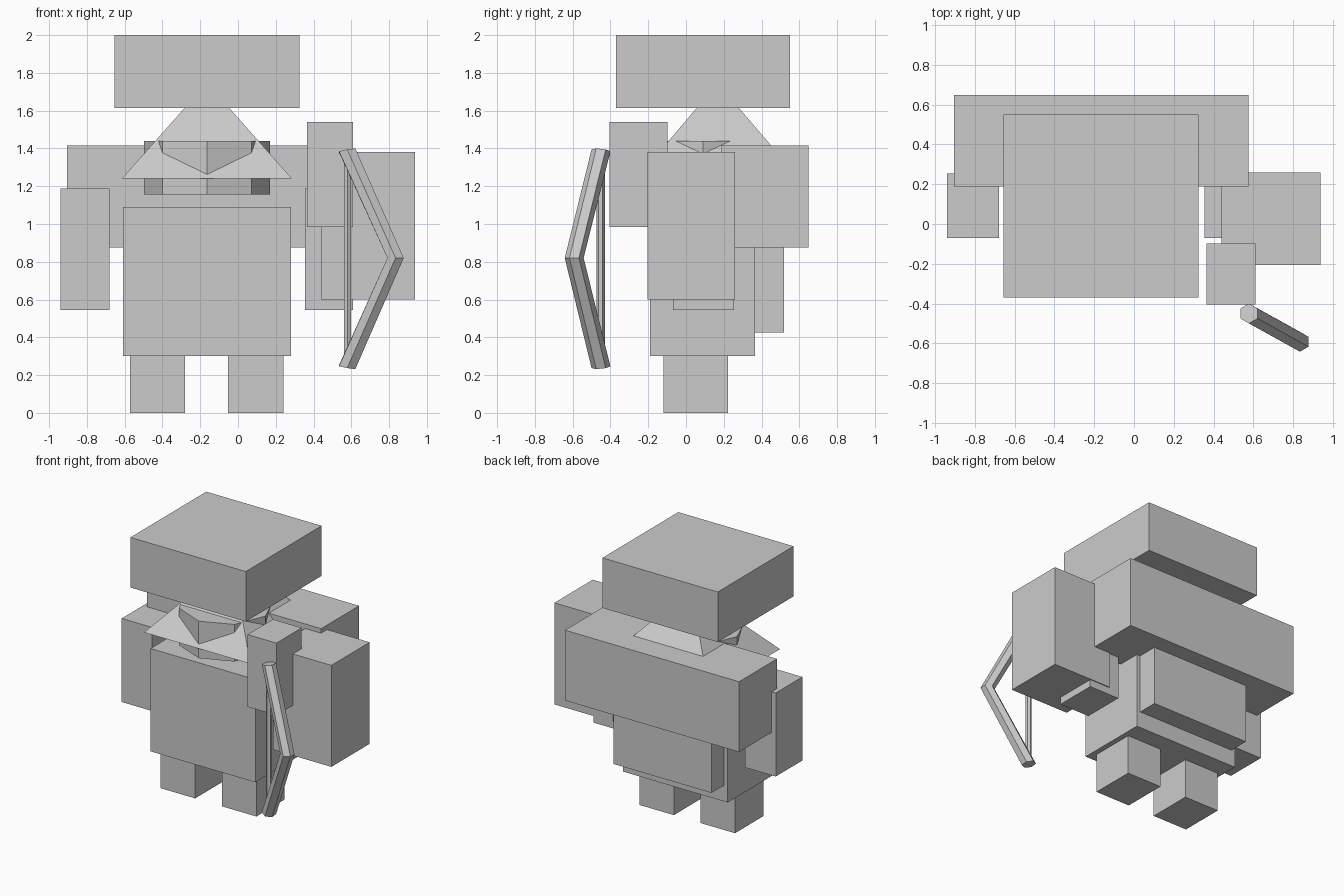
import bpy, bmesh, math
from mathutils import Vector

if "Cube" in bpy.data.objects:
    bpy.data.objects.remove(bpy.data.objects["Cube"])

grey = bpy.data.materials.new("plain_grey")
grey.diffuse_color = (0.6, 0.6, 0.6, 1)
grey.use_nodes = True
grey.node_tree.nodes["Principled BSDF"].inputs["Base Color"].default_value = grey.diffuse_color


def add_object(name, bm):
    bmesh.ops.recalc_face_normals(bm, faces=bm.faces)
    mesh = bpy.data.meshes.new(name)
    bm.to_mesh(mesh)
    bm.free()
    mesh.materials.append(grey)
    ob = bpy.data.objects.new(name, mesh)
    bpy.context.collection.objects.link(ob)
    return ob


def loft(name, rings):
    """Closed solid through rings with equal point counts."""
    bm = bmesh.new()
    rows = [[bm.verts.new(p) for p in ring] for ring in rings]
    n = len(rows[0])
    for a, b in zip(rows, rows[1:]):
        for i in range(n):
            j = (i + 1) % n
            bm.faces.new((a[i], a[j], b[j], b[i]))
    bm.faces.new(rows[0][::-1])
    bm.faces.new(rows[-1])
    return add_object(name, bm)


def rect(x, y, z):
    return [(x[0], y[0], z), (x[1], y[0], z), (x[1], y[1], z), (x[0], y[1], z)]


def box(name, x, y, z):
    return loft(name, [rect(x, y, z[0]), rect(x, y, z[1])])


def ring(cx, cy, z, r, sides, start=0.0, tilt=0.0):
    """Polygon ring; tilt raises the side facing the bow's outward direction."""
    out = Vector((0.87, -0.49))
    pts = []
    for i in range(sides):
        a = math.radians(start) + i * math.tau / sides
        d = Vector((math.cos(a), math.sin(a)))
        pts.append((cx + r * d.x, cy + r * d.y, z + tilt * d.dot(out)))
    return pts


# Body, hat and packs
box("hat", (-0.655, 0.325), (-0.37, 0.55), (1.615, 2.0))
box("body", (-0.61, 0.28), (-0.19, 0.365), (0.30, 1.09))
box("upper_pack", (-0.905, 0.575), (0.188, 0.648), (0.875, 1.415))
box("lower_pack", (-0.58, 0.25), (0.30, 0.52), (0.425, 0.90))

# Legs
for name, x in (("left_leg", (-0.573, -0.28)), ("right_leg", (-0.053, 0.24))):
    box(name, x, (-0.12, 0.223), (0, 0.30))

# Arms, raised forearm and shoulder guard
for name, x in (("left_arm", (-0.94, -0.68)), ("right_arm", (0.355, 0.61))):
    box(name, x, (-0.07, 0.253), (0.545, 1.187))
box("raised_forearm", (0.365, 0.61), (-0.405, -0.098), (0.985, 1.54))
box("shoulder_guard", (0.44, 0.937), (-0.205, 0.26), (0.60, 1.38))

# Eight-sided neck poking through a flared square hood
loft("neck", [ring(-0.164, 0.09, z, 0.333, 8) for z in (1.155, 1.44)])
loft("hood", [rect((-0.615, 0.286), (-0.262, 0.60), 1.24),
              rect((-0.282, -0.047), (0.057, 0.28), 1.615)])

# Bow: six-sided limb with a bend in the middle, and its string
loft("bow_limb", [ring(0.578, -0.45, 0.242, 0.05, 6, 30, -0.01),
                  ring(0.834, -0.592, 0.82, 0.05, 6, 30),
                  ring(0.578, -0.45, 1.39, 0.05, 6, 30, 0.01)])
loft("bow_string", [ring(0.58, -0.452, z, 0.022, 6, 30) for z in (0.27, 1.36)])
